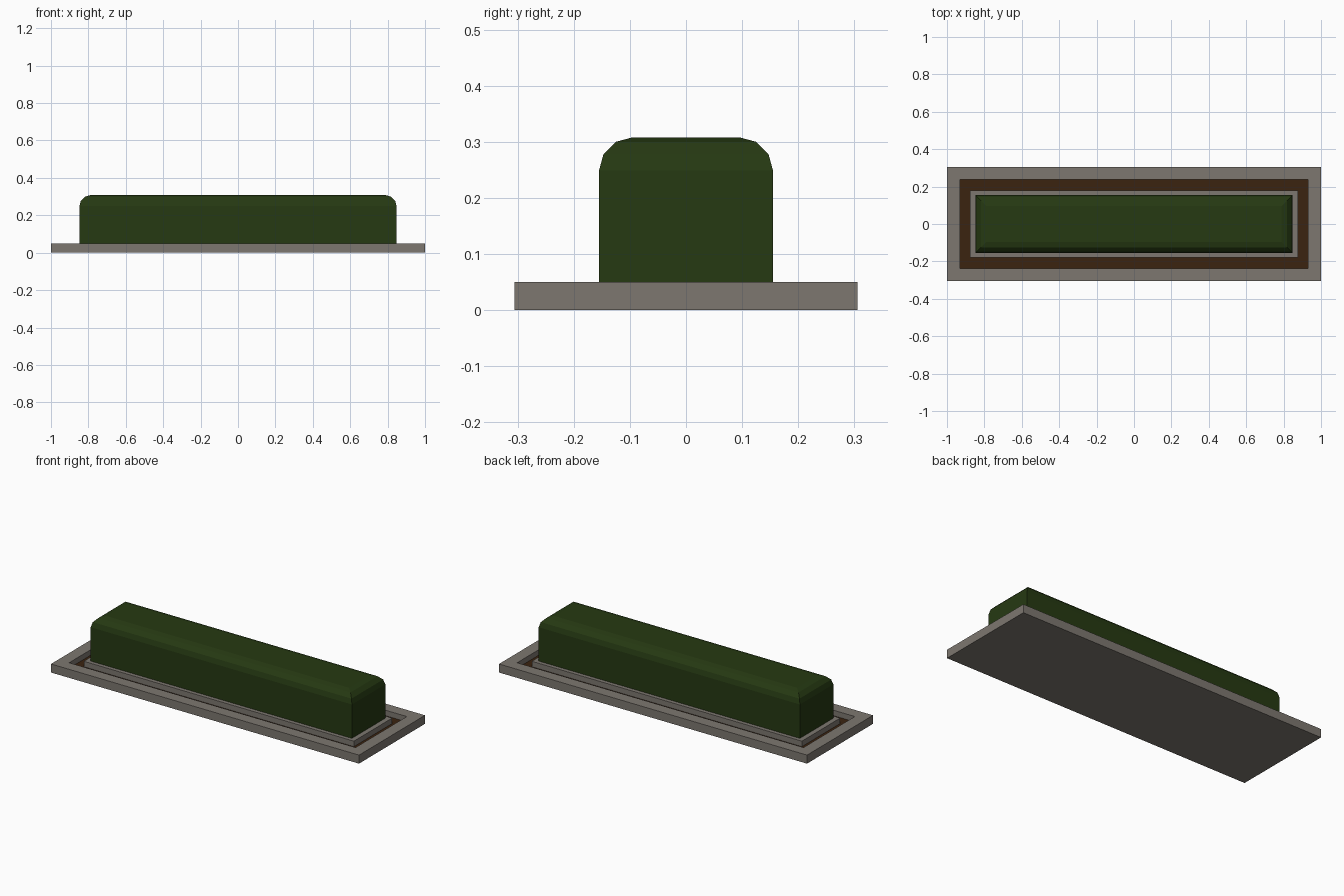
import bpy
import bmesh

cube = bpy.data.objects.get("Cube")
if cube:
    bpy.data.objects.remove(cube, do_unlink=True)


def make_material(name, rgb):
    mat = bpy.data.materials.new(name)
    mat.use_nodes = True
    color = (*rgb, 1.0)
    mat.diffuse_color = color
    bsdf = mat.node_tree.nodes["Principled BSDF"]
    bsdf.inputs["Base Color"].default_value = color
    bsdf.inputs["Roughness"].default_value = 0.9
    return mat


def loft_rectangles(name, rings, mat, closed=False):
    """Bridge rectangular rings (half x, half y, z); cap the ends or close the loop."""
    bm = bmesh.new()
    loops = [[bm.verts.new((sx * hx, sy * hy, z))
              for sx, sy in ((-1, -1), (1, -1), (1, 1), (-1, 1))]
             for hx, hy, z in rings]
    pairs = list(zip(loops, loops[1:]))
    if closed:
        pairs.append((loops[-1], loops[0]))
    else:
        bm.faces.new(loops[0])
        bm.faces.new(loops[-1])
    for low, high in pairs:
        for i in range(4):
            j = (i + 1) % 4
            bm.faces.new((low[i], low[j], high[j], high[i]))
    bmesh.ops.recalc_face_normals(bm, faces=bm.faces)
    mesh = bpy.data.meshes.new(name)
    bm.to_mesh(mesh)
    bm.free()
    mesh.materials.append(mat)
    obj = bpy.data.objects.new(name, mesh)
    bpy.context.collection.objects.link(obj)
    return obj


stone = make_material("warm grey stone", (0.205, 0.185, 0.162))
earth = make_material("dark brown soil", (0.043, 0.017, 0.005))
leaf = make_material("dark green foliage", (0.019, 0.041, 0.006))

LENGTH, WIDTH, TOP = 1.0, 0.306, 0.05
OUTER = (0.93, 0.238)
INNER = (0.877, 0.178)
TRENCH, SOIL = 0.01, 0.018

# Stone plinth with a rectangular trench around the raised centre
loft_rectangles("stone_plinth", [
    (LENGTH, WIDTH, 0), (LENGTH, WIDTH, TOP),
    (*OUTER, TOP), (*OUTER, TRENCH),
    (*INNER, TRENCH), (*INNER, TOP)], stone)

# Soil filling the bottom of the trench
loft_rectangles("soil_border", [
    (*OUTER, TRENCH), (*OUTER, SOIL),
    (*INNER, SOIL), (*INNER, TRENCH)], earth, closed=True)

# Clipped hedge block with rounded top edges and square corners
HEDGE = (0.848, 0.155)
steps = [(0, TOP), (0, 0.249), (0.008, 0.278), (0.03, 0.3), (0.06, 0.308)]
loft_rectangles("hedge", [(HEDGE[0] - d, HEDGE[1] - d, z) for d, z in steps], leaf)
